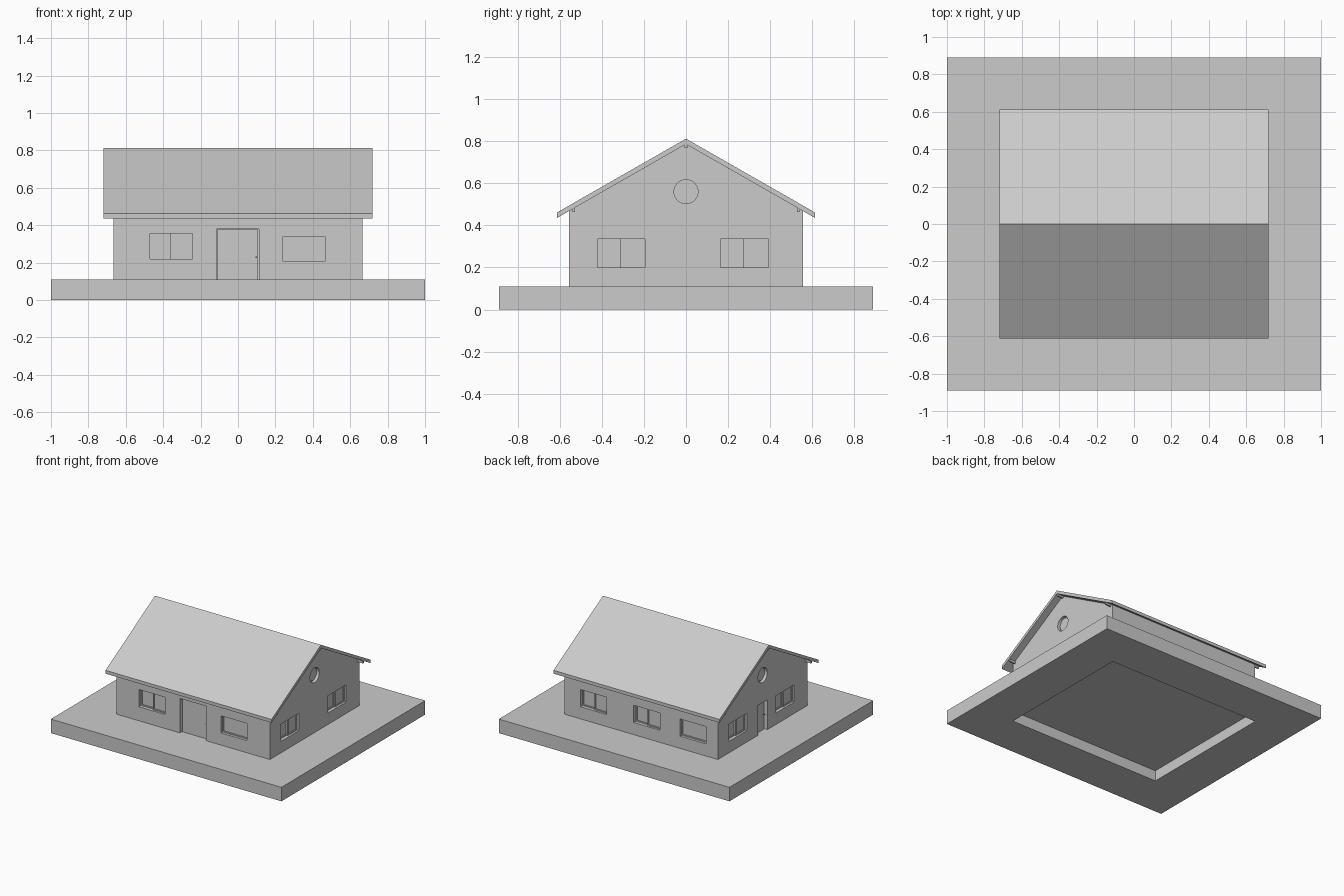
import bpy, bmesh, math
from mathutils import Matrix, Vector

if "Cube" in bpy.data.objects:
    bpy.data.objects.remove(bpy.data.objects["Cube"])

GREY = (0.6, 0.6, 0.6, 1)
mat = bpy.data.materials.new("plain grey")
mat.use_nodes = True
mat.diffuse_color = GREY
mat.node_tree.nodes["Principled BSDF"].inputs["Base Color"].default_value = GREY


def add_box(bm, x, y, z, frame=Matrix()):
    """Box given by its ranges along each axis."""
    mid = Vector([(r[0] + r[1]) / 2 for r in (x, y, z)])
    size = [r[1] - r[0] for r in (x, y, z)]
    bmesh.ops.create_cube(bm, size=1, matrix=frame @ Matrix.Translation(mid) @ Matrix.Diagonal((*size, 1)))


def add_disc(bm, radius, y, z, frame):
    """Short cylinder whose axis points through the wall."""
    m = frame @ Matrix.Translation((0, sum(y) / 2, z)) @ Matrix.Rotation(math.pi / 2, 4, "X")
    bmesh.ops.create_cone(bm, cap_ends=True, segments=32, radius1=radius, radius2=radius,
                          depth=y[1] - y[0], matrix=m)


def add_extrusion(bm, profile, half):
    """Extrude a (y, z) profile along x."""
    face = bm.faces.new([bm.verts.new((-half, y, z)) for y, z in profile])
    res = bmesh.ops.extrude_face_region(bm, geom=[face])
    bmesh.ops.translate(bm, vec=(2 * half, 0, 0),
                        verts=[v for v in res["geom"] if isinstance(v, bmesh.types.BMVert)])


def finish(bm, name):
    bmesh.ops.recalc_face_normals(bm, faces=bm.faces[:])
    mesh = bpy.data.meshes.new(name)
    bm.to_mesh(mesh)
    bm.free()
    mesh.materials.append(mat)
    obj = bpy.data.objects.new(name, mesh)
    bpy.context.collection.objects.link(obj)
    return obj


def cut(obj, cutter):
    """Subtract the cutter and discard it."""
    mod = obj.modifiers.new("cut", "BOOLEAN")
    mod.operation, mod.solver, mod.object = "DIFFERENCE", "EXACT", cutter
    bpy.context.view_layer.objects.active = obj
    bpy.ops.object.modifier_apply(modifier=mod.name)
    bpy.data.objects.remove(cutter)


# Main sizes
BASE, WALL_X, WALL_Y = 0.11, 0.665, 0.555
RIDGE, SLOPE, THICK, EAVE, ROOF_X = 0.812, 0.572, 0.026, 0.613, 0.72
UNDER = RIDGE - THICK

# Ground slab, hollowed from below under the house
bm = bmesh.new()
add_box(bm, (-1, 1), (-0.89, 0.89), (0, BASE))
slab = finish(bm, "ground_slab")
bm = bmesh.new()
add_box(bm, (-WALL_X, WALL_X), (-WALL_Y, WALL_Y), (-0.1, 0.083))
cut(slab, finish(bm, "slab_hollow"))

# House body with gable ends
bm = bmesh.new()
wall_top = UNDER - SLOPE * WALL_Y
add_extrusion(bm, [(-WALL_Y, 0.1), (WALL_Y, 0.1), (WALL_Y, wall_top), (0, UNDER), (-WALL_Y, wall_top)], WALL_X)
walls = finish(bm, "walls")

# Roof with vertical eave edges
bm = bmesh.new()
drop = SLOPE * EAVE
add_extrusion(bm, [(-EAVE, RIDGE - drop), (0, RIDGE), (EAVE, RIDGE - drop),
                   (EAVE, UNDER - drop), (0, UNDER), (-EAVE, UNDER - drop)], ROOF_X)
finish(bm, "roof")

# Beams carrying the roof overhang
for name, y in (("ridge_beam", 0), ("front_beam", -0.533), ("back_beam", 0.533)):
    bm = bmesh.new()
    z = UNDER - SLOPE * abs(y)
    add_box(bm, (-ROOF_X + 0.005, ROOF_X - 0.005), (y - 0.006, y + 0.006), (z - 0.018, z))
    finish(bm, name)


def wall_frame(x, y, turn):
    return Matrix.Translation((x, y, 0)) @ Matrix.Rotation(math.radians(turn), 4, "Z")


# Local axes of each wall: x along it, y into it
FRAMES = {"front": wall_frame(0, -WALL_Y, 0), "right": wall_frame(WALL_X, 0, 90),
          "back": wall_frame(0, WALL_Y, 180), "left": wall_frame(-WALL_X, 0, -90)}
REVEAL, WIN_W, WIN_H = 0.035, 0.226, 0.135
openings = bmesh.new()


def sash(bm, x, z, y, f, bar=0.009):
    """Framed pane."""
    for side in ((x[0], x[0] + bar), (x[1] - bar, x[1])):
        add_box(bm, side, y, z, f)
    for rail in ((z[0], z[0] + bar), (z[1] - bar, z[1])):
        add_box(bm, (x[0] + bar, x[1] - bar), y, rail, f)
    add_box(bm, (x[0] + bar, x[1] - bar), (y[0] + 0.006, y[1]), (z[0] + bar, z[1] - bar), f)


def window(wall, x0, z0, double=True):
    f, x1, z = FRAMES[wall], x0 + WIN_W, (z0, z0 + WIN_H)
    add_box(openings, (x0, x1), (-0.05, REVEAL), z, f)
    bm = bmesh.new()
    if double:
        mid = (x0 + x1) / 2
        sash(bm, (x0, mid + 0.004), z, (0.026, 0.036), f)
        sash(bm, (mid - 0.004, x1), z, (0.016, 0.026), f)
    else:
        sash(bm, (x0, x1), z, (0.02, 0.036), f)
    finish(bm, wall + "_window")


def door(wall, x, top):
    f = FRAMES[wall]
    add_box(openings, x, (-0.05, REVEAL), (BASE, top), f)
    bm = bmesh.new()
    add_box(bm, (x[0] + 0.004, x[1] - 0.004), (0.026, 0.036), (BASE, top - 0.004), f)
    add_box(bm, (x[1] - 0.018, x[1] - 0.01), (0.016, 0.026), (0.225, 0.233), f)
    finish(bm, wall + "_door")


# Windows and doors
window("front", -0.47, 0.22)
window("front", 0.24, 0.205, False)
window("back", -0.526, 0.205)
window("back", -0.065, 0.205)
window("back", 0.335, 0.205, False)
for wall in ("right", "left"):
    window(wall, -0.42, 0.2)
    window(wall, 0.165, 0.2)
door("front", (-0.115, 0.112), 0.38)
door("left", (-0.06, 0.06), 0.345)

# Round gable windows
for wall in ("right", "left"):
    add_disc(openings, 0.057, (-0.05, 0.025), 0.56, FRAMES[wall])
    bm = bmesh.new()
    add_disc(bm, 0.05, (0.018, 0.03), 0.56, FRAMES[wall])
    finish(bm, wall + "_round_window")

cut(walls, finish(openings, "wall_openings"))
